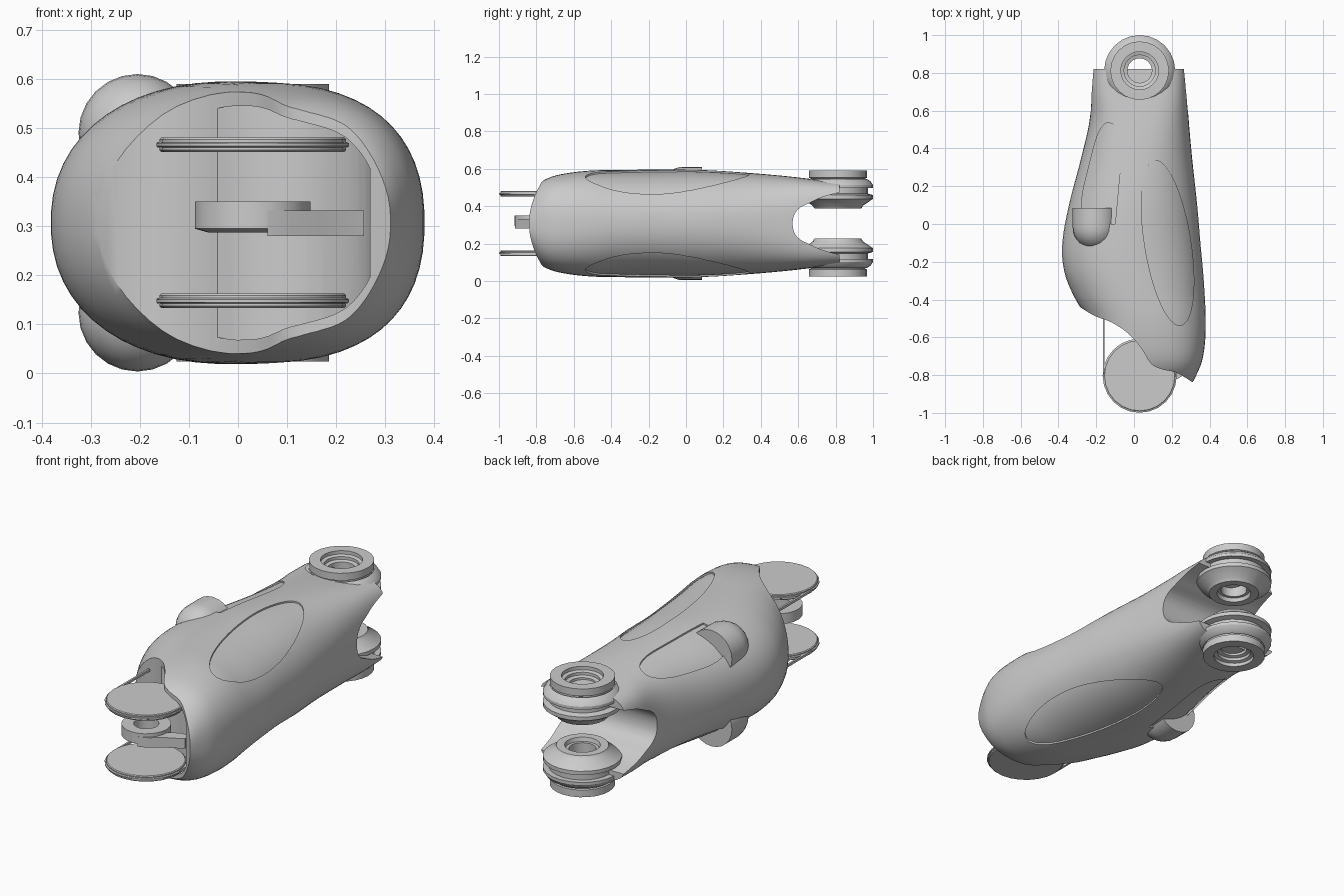
import bpy, bmesh, math
from mathutils import Vector

if "Cube" in bpy.data.objects:
    bpy.data.objects.remove(bpy.data.objects["Cube"])

ZC = 0.307  # mirror plane height


def make(name, verts, faces):
    me = bpy.data.meshes.new(name)
    me.from_pydata(verts, [], faces)
    bm = bmesh.new()
    bm.from_mesh(me)
    bmesh.ops.remove_doubles(bm, verts=bm.verts, dist=1e-5)
    bmesh.ops.recalc_face_normals(bm, faces=bm.faces)
    bm.to_mesh(me)
    bm.free()
    ob = bpy.data.objects.new(name, me)
    bpy.context.collection.objects.link(ob)
    return ob


def bridge(rings, closed=False):
    n, m = len(rings[0]), len(rings)
    faces = []
    for i in range(m if closed else m - 1):
        a, b = i * n, ((i + 1) % m) * n
        faces += [(a + j, a + (j + 1) % n, b + (j + 1) % n, b + j) for j in range(n)]
    if not closed:
        faces += [tuple(range(n)), tuple(range((m - 1) * n, m * n))]
    return [v for r in rings for v in r], faces


def spline(pts, steps, closed=False):
    """Catmull-Rom through tuples of any length."""
    n, out = len(pts), []
    for i in range(n if closed else n - 1):
        idx = [(i + k) % n if closed else min(max(i + k, 0), n - 1) for k in (-1, 0, 1, 2)]
        p = [Vector(pts[k]) for k in idx]
        for s in range(steps):
            t = s / steps
            out.append(0.5 * (2 * p[1] + (p[2] - p[0]) * t + (2 * p[0] - 5 * p[1] + 4 * p[2] - p[3]) * t * t
                              + (3 * p[1] - p[0] - 3 * p[2] + p[3]) * t ** 3))
    if not closed:
        out.append(Vector(pts[-1]))
    return out


def prism(name, pts, z0, z1):
    return make(name, *bridge([[(p[0], p[1], z) for p in pts] for z in (z0, z1)]))


def lathe(name, x, y, prof, side=1, seg=24, closed=True):
    rings = [[(x + r * math.cos(2 * math.pi * j / seg), y + r * math.sin(2 * math.pi * j / seg), ZC + side * z)
              for j in range(seg)] for r, z in prof]
    return make(name, *bridge(rings, closed))


def boolean(ob, cutter, op, keep=False):
    m = ob.modifiers.new("cut", 'BOOLEAN')
    m.object, m.operation, m.solver = cutter, op, 'EXACT'
    bpy.context.view_layer.objects.active = ob
    bpy.ops.object.modifier_apply(modifier=m.name)
    if not keep:
        bpy.data.objects.remove(cutter)


# Limb sections: y, left x, right x, half height, squareness
STATIONS = [(.82, -.23, .28, .225, 4.5), (.7, -.23, .282, .235, 4), (.55, -.235, .29, .252, 3),
            (.35, -.28, .308, .27, 2.4), (.1, -.345, .335, .286, 2.2), (-.1, -.38, .352, .288, 2.2),
            (-.25, -.37, .366, .288, 2.2), (-.38, -.32, .375, .287, 2.2), (-.5, -.25, .38, .284, 2.3),
            (-.62, -.2, .377, .272, 2.4), (-.72, -.16, .362, .25, 2.5), (-.79, -.13, .335, .21, 2.5),
            (-.84, -.1, .31, .14, 2.5)]


def limb(name, k, extend=0.0):
    rings = []
    rows = spline(STATIONS, 4)
    if extend:
        rows.append(Vector((rows[-1][0] - extend, *rows[-1][1:])))
    for y, xl, xr, h, e in rows:
        cx, a = (xl + xr) / 2, (xr - xl) / 2
        ring = []
        for j in range(56):
            t = 2 * math.pi * (j + .5) / 56
            c, s = math.cos(t), math.sin(t)
            ring.append((cx + k * a * math.copysign(abs(c) ** (2 / e), c), y,
                         ZC + k * h * math.copysign(abs(s) ** (2 / e), s)))
        rings.append(ring)
    return make(name, *bridge(rings))


shell = limb("limb_shell", 1)

# Rear fork notch, cut across x
half = [(.57, 0), (.58, .05), (.61, .085), (.66, .11), (.74, .145), (.9, .185)]
curve = spline([(y, -d) for y, d in reversed(half[1:])] + half, 4)
notch = make("notch_cutter", *bridge([[(x, p[0], ZC + p[1]) for p in curve] for x in (-.6, .6)]))
boolean(shell, notch, 'DIFFERENCE')

# Slanted front end
edge = spline([(-.4, -.36), (-.27, -.45), (-.2, -.49), (-.12, -.52), (-.03, -.58), (.04, -.66), (.09, -.74),
               (.15, -.77), (.22, -.785), (.29, -.825), (.34, -.86)], 3)
front = prism("front_cutter", list(edge) + [(.34, -1.2), (-.5, -1.2), (-.5, -.36)], -.2, .9)
boolean(shell, front, 'DIFFERENCE')

# Hollow around the front pulleys
hollow = limb("hollow_cutter", .9, .2)
drum = lathe("drum", .03, -.8, [(.24, -.5), (.24, .5)], seg=40, closed=False)
boolean(hollow, drum, 'INTERSECT')
boolean(shell, hollow, 'DIFFERENCE')

# Recessed oval and slot panels on both faces
tilt = math.radians(9)
oval = []
for j in range(48):
    u, v = .122 * math.cos(j * math.pi / 24), .443 * math.sin(j * math.pi / 24)
    oval.append((.178 + u * math.cos(tilt) + v * math.sin(-tilt) * -1 * -1,
                 -.1 + v * math.cos(tilt) + u * math.sin(tilt)))
slot = spline([(-.27, .0), (-.275, .14), (-.24, .3), (-.2, .45), (-.165, .52), (-.13, .535), (-.09, .51),
               (-.068, .45), (-.065, .37), (-.08, .22), (-.1, .0)], 4)
for name, pts in (("oval_panel", oval), ("slot_panel", slot)):
    for z0, z1, side in ((ZC + .05, .9, "top"), (-.3, ZC - .05, "bottom")):
        panel = limb(f"{name}_{side}", .972)
        cutter = prism("panel_cutter", pts, z0, z1)
        boolean(panel, cutter, 'INTERSECT', keep=True)
        boolean(shell, cutter, 'DIFFERENCE')

for side, tag in ((1, "top"), (-1, "bottom")):
    # Rounded scoop bump with a flat rear face
    rings = []
    R = .12
    for y, r in [(.085, R), (.03, R)] + [(-.015 - R * math.sin(a * math.pi / 16), R * math.cos(a * math.pi / 16))
                                         for a in range(8)] + [(-.015 - R, .004)]:
        rings.append([(-.205 + r * math.cos(j * math.pi / 12), y, ZC + side * (.183 + r * math.sin(j * math.pi / 12)))
                      for j in range(24)])
    make(f"scoop_{tag}", *bridge(rings))

    # Rear joint hub
    lathe(f"rear_hub_{tag}", .03, .812,
          [(.1, .283), (.155, .283), (.155, .245), (.145, .24), (.145, .225), (.16, .22), (.16, .16), (.188, .152),
           (.188, .132), (.135, .096), (.125, .08), (.085, .08), (.08, .1), (.065, .1), (.065, .24), (.083, .245),
           (.083, .26), (.1, .265)], side)
    # Fairing between hub and fork arm
    lathe(f"hub_fairing_{tag}", .03, .812, [(.155, .238), (.175, .225), (.188, .205), (.188, .19), (.15, .19)], side)

    # Front pulley with grooved rim
    lathe(f"front_pulley_{tag}", .03, -.803,
          [(.001, .174), (.186, .174), (.19, .17), (.19, .164), (.196, .162), (.196, .156), (.19, .153), (.19, .148),
           (.186, .144), (.001, .144)], side, closed=False)
    # Tendons running from the pulley into the shell
    for x, y1, n in ((-.16, -.4, "left"), (.218, -.66, "right")):
        z = ZC + side * .159
        prism(f"tendon_{n}_{tag}", [(x - .005, -.81), (x + .005, -.81), (x + .005, y1), (x - .005, y1)],
              z - .006, z + .006)

# Central ring and lever
lathe("lever_ring", .03, -.8, [(.06, .043), (.118, .043), (.118, -.012), (.09, -.02), (.06, -.02)])
prism("lever_arm", [(.06, -.915), (.11, -.895), (.17, -.85), (.257, -.805), (.25, -.76), (.2, -.765), (.1, -.82)],
      ZC - .027, ZC + .025)

# Smooth shading with hard edges
for ob in bpy.context.scene.objects:
    ob.select_set(True)
bpy.context.view_layer.objects.active = shell
bpy.ops.object.shade_smooth_by_angle(angle=math.radians(32))
